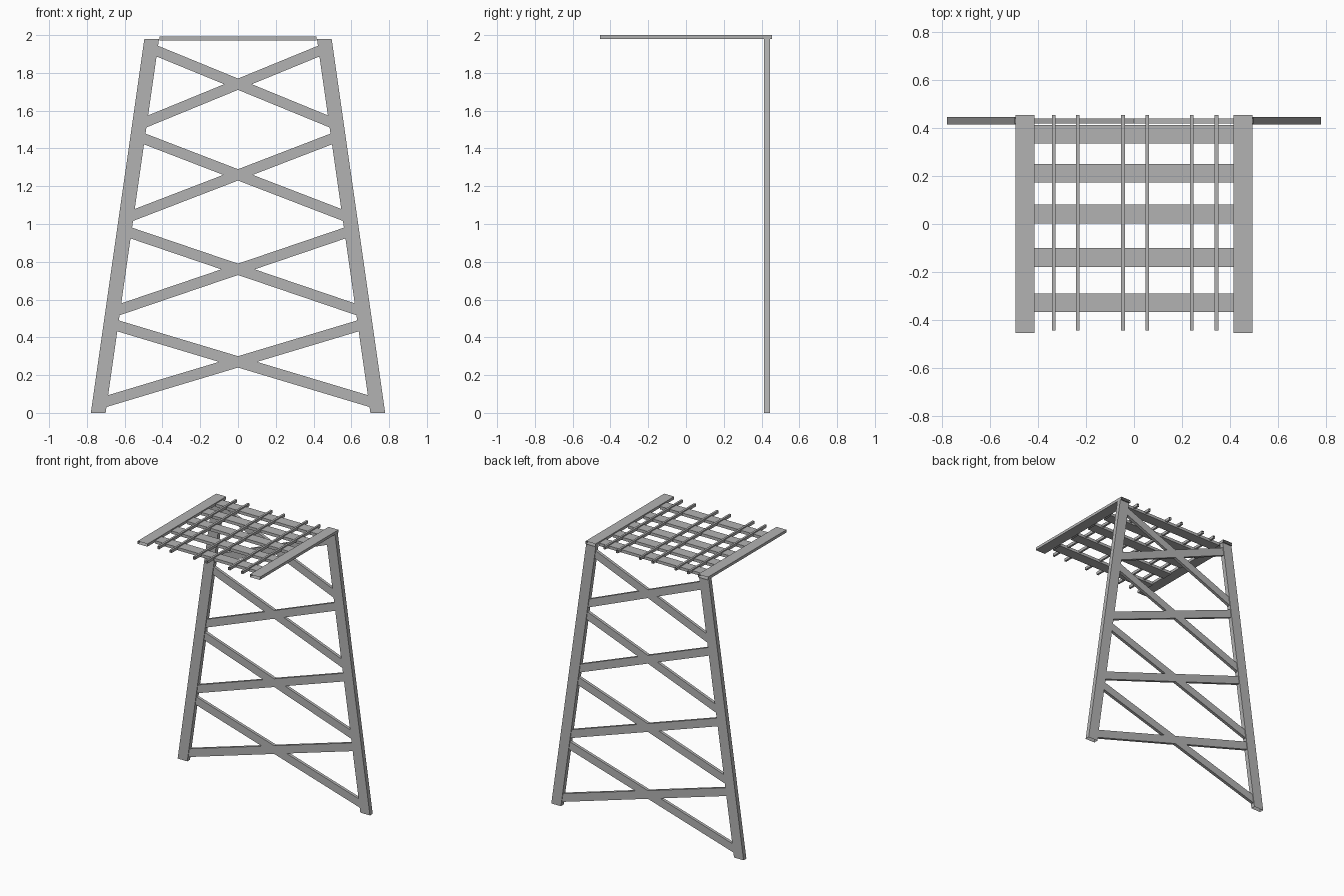
import bpy
import bmesh
from mathutils import Vector

cube = bpy.data.objects.get("Cube")
if cube:
    bpy.data.objects.remove(cube)

steel = bpy.data.materials.new("grey_steel")
steel.use_nodes = True
GREY = (0.45, 0.45, 0.45, 1)
steel.diffuse_color = GREY
steel.node_tree.nodes["Principled BSDF"].inputs["Base Color"].default_value = GREY


def beam(name, start, end, u, v):
    """Hollow open-ended bar from start to end, with full section sides u and v."""
    u, v = Vector(u) / 2, Vector(v) / 2
    bm = bmesh.new()
    rings = [[bm.verts.new(Vector(p) + a * u + b * v)
              for a, b in ((-1, -1), (1, -1), (1, 1), (-1, 1))]
             for p in (start, end)]
    for i in range(4):
        j = (i + 1) % 4
        bm.faces.new((rings[0][i], rings[0][j], rings[1][j], rings[1][i]))
    # Point every side away from the bar's axis
    middle = (Vector(start) + Vector(end)) / 2
    for f in bm.faces:
        f.normal_update()
        if f.normal.dot(f.calc_center_median() - middle) < 0:
            f.normal_flip()
    mesh = bpy.data.meshes.new(name)
    bm.to_mesh(mesh)
    bm.free()
    mesh.materials.append(steel)
    obj = bpy.data.objects.new(name, mesh)
    bpy.context.collection.objects.link(obj)


FRAME_Y = 0.43
LEG_TOP = 1.98


def leg_x(z):
    """Centre line of the leaning legs."""
    return 0.74 - 0.283 * z / LEG_TOP


# Legs, deck side beams and crossed braces, mirrored left and right
# Each brace pair: height of the crossing and slope
braces = [(0.27, 0.30), (0.76, 0.34), (1.26, 0.385), (1.74, 0.41)]
for side, s in (("left", 1), ("right", -1)):
    beam(side + "_leg", (s * leg_x(0), FRAME_Y, 0), (s * leg_x(LEG_TOP), FRAME_Y, LEG_TOP),
         (0.078, 0, 0), (0, 0.032, 0))
    beam(side + "_deck_beam", (s * 0.455, -0.455, 1.99), (s * 0.455, 0.455, 1.99),
         (0.08, 0, 0), (0, 0, 0.02))
    for n, (z, slope) in enumerate(braces, 1):
        low = leg_x(z - 0.22) - 0.02
        high = leg_x(z + 0.22) - 0.02
        beam(f"{side}_brace_{n}", (-s * low, FRAME_Y, z - slope * low),
             (s * high, FRAME_Y, z + slope * high), (0, 0, 0.06), (0, 0.022, 0))

# Wide cross planks of the deck
for n, y in enumerate((0.374, 0.212, 0.042, -0.14, -0.329), 1):
    beam(f"cross_plank_{n}", (-0.415, y, 1.981), (0.415, y, 1.981),
         (0, 0.078, 0), (0, 0, 0.021))

# Thin rails running front to back over the planks
for n, x in enumerate((-0.335, -0.234, -0.046, 0.056, 0.24, 0.344), 1):
    beam(f"deck_rail_{n}", (x, -0.445, 1.99), (x, 0.455, 1.99),
         (0.015, 0, 0), (0, 0, 0.02))
